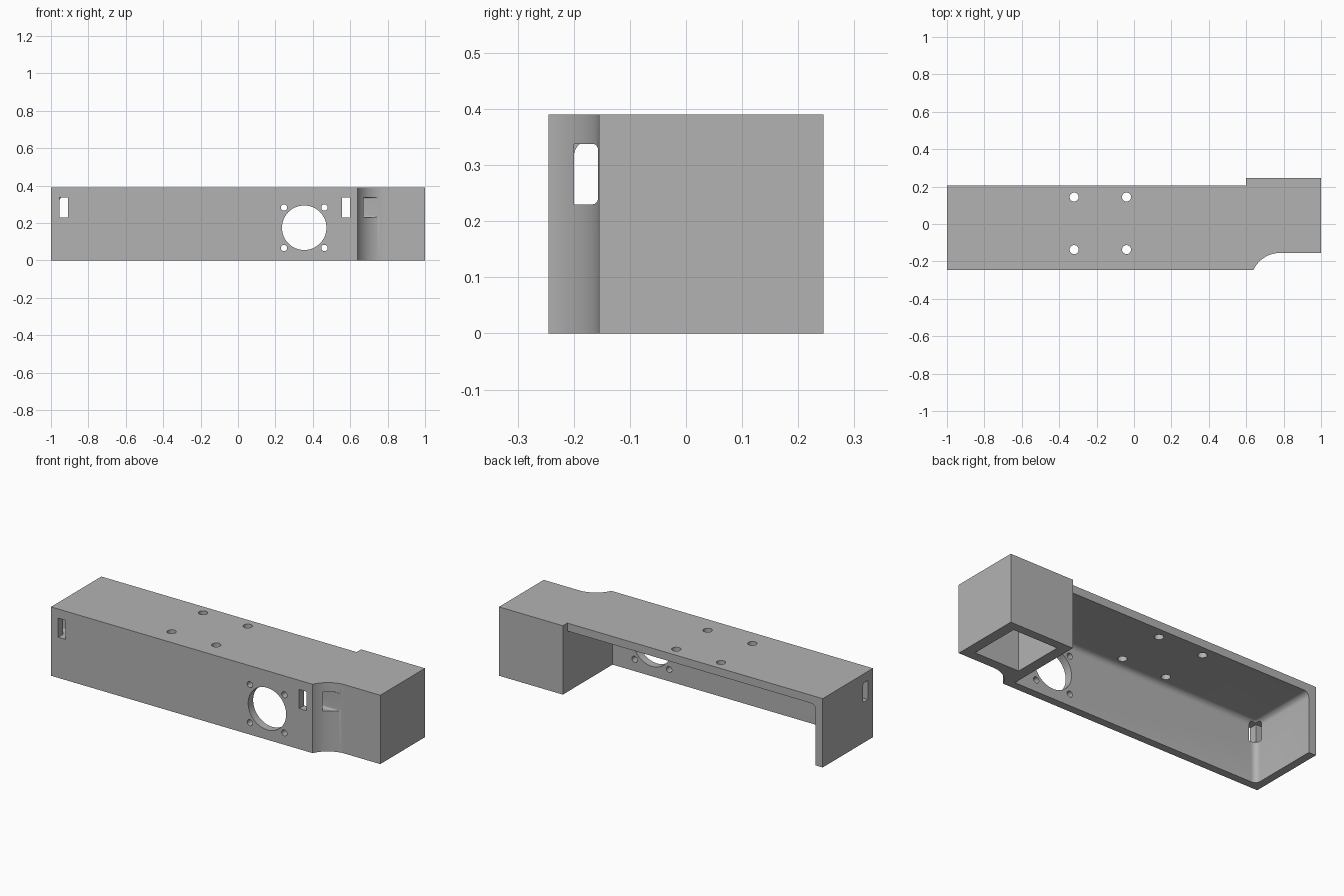
import bpy, bmesh, math
from mathutils import Matrix, Vector

old = bpy.data.objects.get("Cube")
if old:
    bpy.data.objects.remove(old, do_unlink=True)

grey = bpy.data.materials.new("plain grey")
grey.use_nodes = True
colour = (0.45, 0.45, 0.45, 1)
grey.diffuse_color = colour
grey.node_tree.nodes["Principled BSDF"].inputs["Base Color"].default_value = colour

HEIGHT, WALL = 0.39, 0.045
FRONT, BACK = -0.245, 0.205
BOX_X, BOX_FRONT, BOX_BACK = 0.6, -0.155, 0.245


def make_object(name, bm):
    bmesh.ops.recalc_face_normals(bm, faces=bm.faces)
    mesh = bpy.data.meshes.new(name)
    bm.to_mesh(mesh)
    bm.free()
    mesh.materials.append(grey)
    obj = bpy.data.objects.new(name, mesh)
    bpy.context.collection.objects.link(obj)
    return obj


def box_cutter(name, low, high, radius=0, rounded=None):
    """Box between two corners; edges whose midpoint passes the rule are rounded."""
    low, high = Vector(low), Vector(high)
    bm = bmesh.new()
    bmesh.ops.create_cube(bm, size=1)
    if rounded:
        edges = [e for e in bm.edges if rounded((e.verts[0].co + e.verts[1].co) / 2)]
    for v in bm.verts:
        v.co = Vector([(low[i] + high[i]) / 2 + v.co[i] * (high[i] - low[i]) for i in range(3)])
    if rounded:
        bmesh.ops.bevel(bm, geom=edges, offset=radius, segments=6, profile=0.5,
                        affect='EDGES')
    return make_object(name, bm)


def hole_cutter(name, centre, radius, axis, sides=32):
    bm = bmesh.new()
    turn = Matrix.Rotation(math.pi / 2, 4, 'X') if axis == 'Y' else Matrix()
    bmesh.ops.create_cone(bm, cap_ends=True, segments=sides, radius1=radius, radius2=radius,
                          depth=0.2, matrix=Matrix.Translation(centre) @ turn)
    return make_object(name, bm)


def cut(target, cutter):
    cutter.hide_render = True
    mod = target.modifiers.new("cut", 'BOOLEAN')
    mod.operation, mod.solver, mod.object = 'DIFFERENCE', 'EXACT', cutter
    bpy.ops.object.select_all(action='DESELECT')
    bpy.context.view_layer.objects.active = target
    target.select_set(True)
    bpy.ops.object.modifier_apply(modifier=mod.name)
    bpy.data.objects.remove(cutter, do_unlink=True)


# Outer block: plan outline with a concave scoop, extruded upwards
outline = [(-1, FRONT)]
scoop_radius = 0.155
for i in range(17):
    a = math.radians(155 - 65 * i / 16)
    y = BOX_FRONT - scoop_radius + scoop_radius * math.sin(a)
    outline.append((0.78 + scoop_radius * math.cos(a), FRONT if i == 0 else y))
outline += [(1, BOX_FRONT), (1, BOX_BACK), (BOX_X, BOX_BACK), (BOX_X, BACK), (-1, BACK)]

bm = bmesh.new()
base = bm.faces.new([bm.verts.new((x, y, 0)) for x, y in outline])
top = bmesh.ops.extrude_face_region(bm, geom=[base])
bmesh.ops.translate(bm, vec=(0, 0, HEIGHT),
                    verts=[g for g in top["geom"] if isinstance(g, bmesh.types.BMVert)])
housing = make_object("housing", bm)

# Main cavity, open below and at the back, with rounded inner corners
cut(housing, box_cutter(
    "cavity", (-1 + WALL, FRONT + WALL, -0.1), (BOX_X, 0.4, HEIGHT - WALL), 0.03,
    lambda m: (m.x < -0.4) + (m.y < -0.4) + (m.z > 0.4) == 2))

# Hollow of the end box, open below
cut(housing, box_cutter("box_hollow", (0.66, -0.1, -0.1), (0.94, 0.195, HEIGHT - WALL)))

# Strap slots: one through the front and one through the side at each end
slot_low, slot_high = 0.23, 0.338
for x in (-1 + WALL, BOX_X - WALL):
    cut(housing, box_cutter("front_slot", (x, -0.3, slot_low), (x + WALL, -0.17, slot_high)))
for x0, x1 in ((-1.05, -0.92), (0.57, 0.8)):
    cut(housing, box_cutter("side_slot", (x0, -0.2, slot_low), (x1, -0.157, slot_high), 0.01,
                            lambda m: m.y > 0.4 and abs(m.z) > 0.4))

# Round front opening with four screw holes
cut(housing, hole_cutter("round_opening", (0.354, FRONT, 0.175), 0.119, 'Y', 64))
for x in (0.246, 0.462):
    for z in (0.067, 0.283):
        cut(housing, hole_cutter("front_screw_hole", (x, FRONT, z), 0.017, 'Y'))

# Four mounting holes in the top plate
for x in (-0.32, -0.04):
    for y in (-0.137, 0.144):
        cut(housing, hole_cutter("top_screw_hole", (x, y, HEIGHT), 0.024, 'Z'))

bpy.ops.object.shade_smooth_by_angle(angle=math.radians(30))
